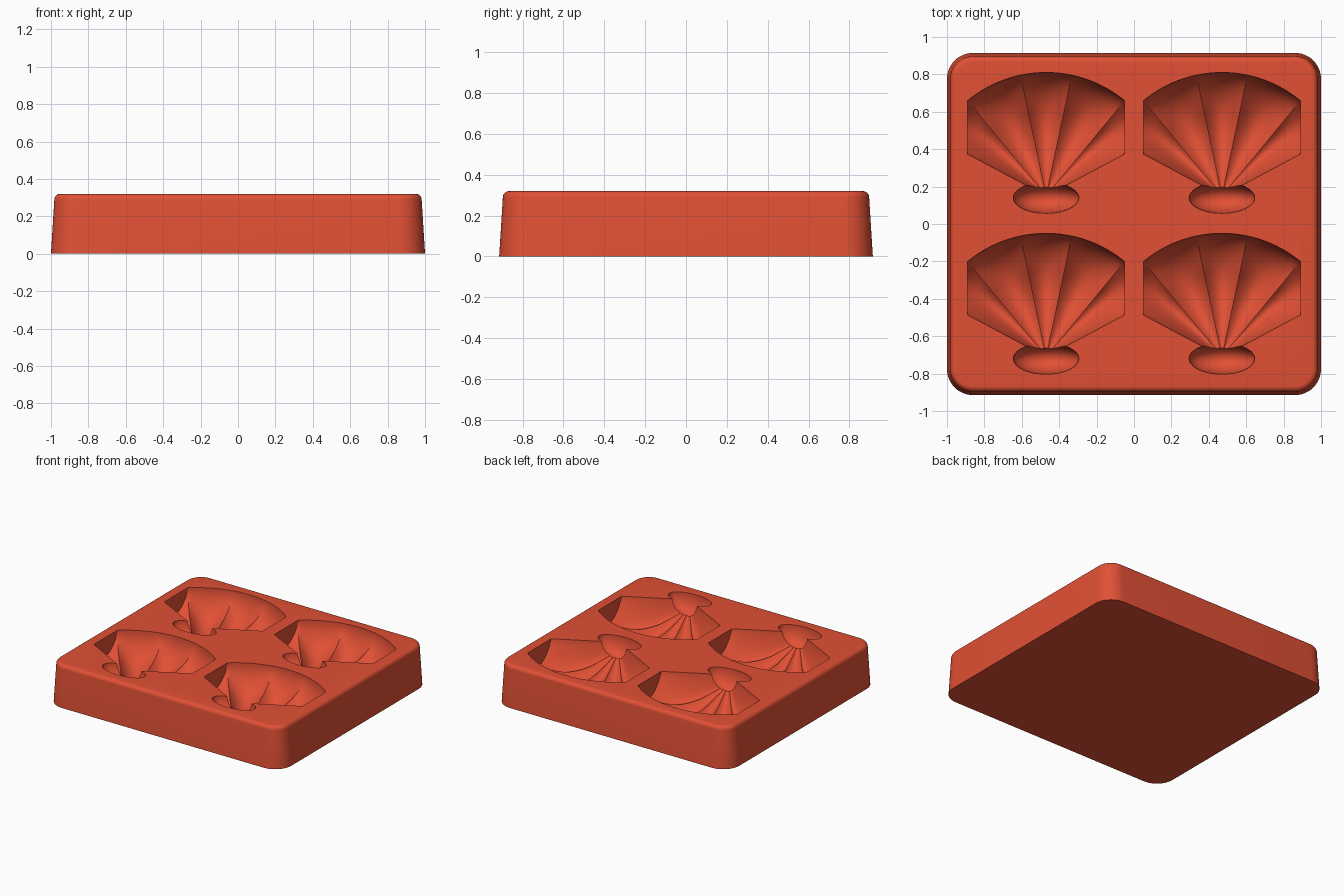
import bpy, bmesh, math
from math import sin, cos, radians, pi

default = bpy.data.objects.get("Cube")
if default:
    bpy.data.objects.remove(default, do_unlink=True)

HEIGHT = 0.32

clay = bpy.data.materials.new("terracotta_red")
clay.use_nodes = True
COLOUR = (0.75, 0.08, 0.035, 1)
clay.diffuse_color = COLOUR
clay.node_tree.nodes["Principled BSDF"].inputs["Base Color"].default_value = COLOUR


def make_object(name, bm):
    bmesh.ops.recalc_face_normals(bm, faces=bm.faces)
    mesh = bpy.data.meshes.new(name)
    bm.to_mesh(mesh)
    bm.free()
    mesh.materials.append(clay)
    obj = bpy.data.objects.new(name, mesh)
    bpy.context.collection.objects.link(obj)
    return obj


def rounded_rect(half_x, half_y, radius, steps=12):
    """Corner-rounded outline, counter-clockwise."""
    points = []
    for quarter, (sx, sy) in enumerate([(1, 1), (-1, 1), (-1, -1), (1, -1)]):
        for i in range(steps + 1):
            a = (quarter + i / steps) * pi / 2
            points.append((sx * (half_x - radius) + radius * cos(a),
                           sy * (half_y - radius) + radius * sin(a)))
    return points


# Tapered tray block with a rounded top rim
def tray_block():
    rim = 0.03
    levels = [(0, 0), (0.018, HEIGHT - rim)]
    for i in range(1, 7):
        a = i / 6 * pi / 2
        levels.append((0.018 + rim * (1 - cos(a)), HEIGHT - rim + rim * sin(a)))
    bm = bmesh.new()
    rings = [[bm.verts.new((x, y, z)) for x, y in
              rounded_rect(1 - inset, 0.915 - inset, 0.14 - inset)]
             for inset, z in levels]
    for low, high in zip(rings, rings[1:]):
        for i in range(len(low)):
            j = (i + 1) % len(low)
            bm.faces.new((low[i], low[j], high[j], high[i]))
    bm.faces.new(rings[0][::-1])
    bm.faces.new(rings[-1])
    return make_object("tray", bm)


# Scallop cavity: a fan of five flutes around the hinge
RADIUS, HALF_WIDTH, FAN = 0.66, 0.42, 62
LOBES = [-FAN, -39.5, -12, 12, 39.5, FAN]


def shell_depth(r, angle, t):
    peak, deep, bend = 0.38, 0.25, 0.2
    if r > peak:
        base = deep * math.sqrt(max(0, 1 - ((r - peak) / (RADIUS - peak)) ** 2))
    elif r > bend:
        base = bend + (deep - bend) * sin((r - bend) / (peak - bend) * pi / 2)
    else:
        base = 0.07 + 0.65 * r
    across = max(0, 1 - abs(angle / FAN) ** 5) ** 0.8
    ridge = t * t * min(0.14 * r, 0.28 * base)
    return (base - ridge) * across + 0.002


def shell_cutter(x0, y0):
    bm = bmesh.new()
    start, rows, steps = 0.03, 28, 14
    rays = []
    for k, (a0, a1) in enumerate(zip(LOBES, LOBES[1:])):
        for i in range(steps + (k == len(LOBES) - 2)):
            rays.append((a0 + (a1 - a0) * i / steps, 2 * i / steps - 1))
    grid = []
    for angle, t in rays:
        a = radians(angle)
        reach = min(RADIUS, HALF_WIDTH / max(abs(sin(a)), 0.01))
        line = []
        for j in range(rows + 1):
            r = start + (reach - start) * sin(j / rows * pi / 2)
            line.append(bm.verts.new((x0 + r * sin(a), y0 + r * cos(a),
                                      HEIGHT - shell_depth(r, angle, t))))
        grid.append(line)
    for a, b in zip(grid, grid[1:]):
        for j in range(rows):
            bm.faces.new((a[j], a[j + 1], b[j + 1], b[j]))
    # Close the cutter above the tray
    border = (grid[0][:-1] + [line[-1] for line in grid[:-1]]
              + grid[-1][:0:-1] + [line[0] for line in grid[:0:-1]])
    lid = [bm.verts.new((v.co.x, v.co.y, HEIGHT + 0.05)) for v in border]
    for i in range(len(border)):
        j = (i + 1) % len(border)
        bm.faces.new((border[i], border[j], lid[j], lid[i]))
    bm.faces.new(lid)
    return make_object("shell_cutter", bm)


# Oval bowl at the hinge of each shell
def hinge_cutter(x0, y0):
    bm = bmesh.new()
    bmesh.ops.create_uvsphere(bm, u_segments=40, v_segments=21, radius=1)
    bmesh.ops.scale(bm, vec=(0.176, 0.083, 0.14), verts=bm.verts)
    bmesh.ops.translate(bm, vec=(x0, y0 - 0.01, HEIGHT), verts=bm.verts)
    return make_object("hinge_cutter", bm)


def carve(target, cutter):
    cutter.hide_render = True
    mod = target.modifiers.new("carve", "BOOLEAN")
    mod.operation = "DIFFERENCE"
    mod.solver = "EXACT"
    mod.object = cutter
    bpy.context.view_layer.objects.active = target
    bpy.ops.object.modifier_apply(modifier=mod.name)
    bpy.data.objects.remove(cutter, do_unlink=True)


tray = tray_block()
for x in (-0.47, 0.47):
    for y in (0.15, -0.71):
        carve(tray, shell_cutter(x, y))
        carve(tray, hinge_cutter(x, y))

bpy.ops.object.select_all(action="DESELECT")
tray.select_set(True)
bpy.context.view_layer.objects.active = tray
bpy.ops.object.shade_smooth_by_angle(angle=radians(32))
